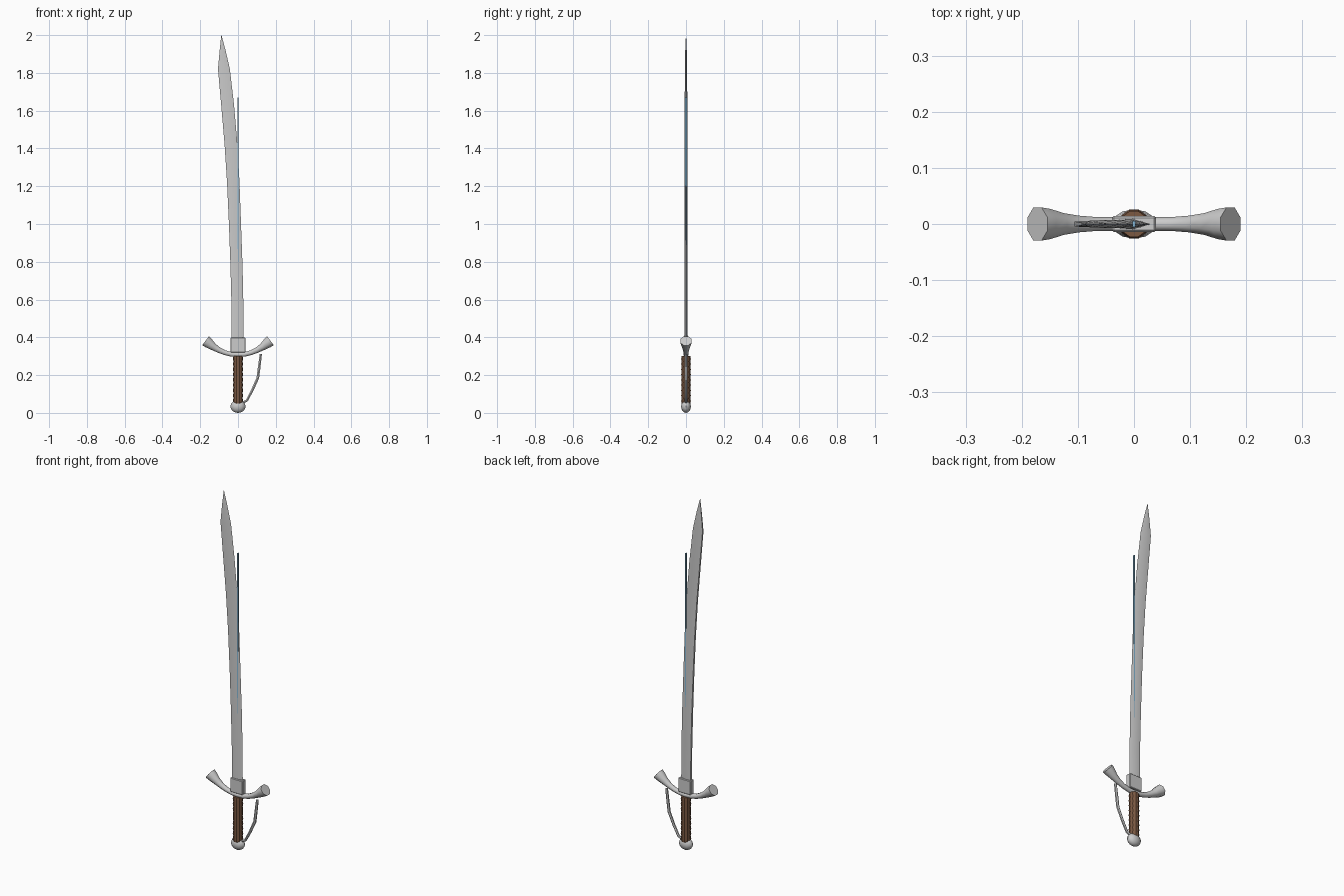
import bpy, bmesh, math
from mathutils import Vector

if "Cube" in bpy.data.objects:
    bpy.data.objects.remove(bpy.data.objects["Cube"])


def material(name, color):
    m = bpy.data.materials.new(name)
    m.diffuse_color = (*color, 1)
    m.use_nodes = True
    m.node_tree.nodes["Principled BSDF"].inputs["Base Color"].default_value = m.diffuse_color
    return m


def make(name, rings, mat=None, smooth=40):
    """Skin a list of equal-sized closed rings and cap both ends."""
    bm = bmesh.new()
    rows = [[bm.verts.new(p) for p in ring] for ring in rings]
    n = len(rows[0])
    for a, b in zip(rows, rows[1:]):
        for i in range(n):
            j = (i + 1) % n
            bm.faces.new((a[i], a[j], b[j], b[i]))
    bm.faces.new(rows[0][::-1])
    bm.faces.new(rows[-1])
    bmesh.ops.recalc_face_normals(bm, faces=bm.faces)
    return finish(name, bm, mat, smooth)


def finish(name, bm, mat=None, smooth=40):
    me = bpy.data.meshes.new(name)
    bm.to_mesh(me)
    bm.free()
    ob = bpy.data.objects.new(name, me)
    bpy.context.collection.objects.link(ob)
    if mat:
        me.materials.append(mat)
    if smooth:
        bpy.ops.object.select_all(action='DESELECT')
        ob.select_set(True)
        bpy.context.view_layer.objects.active = ob
        bpy.ops.object.shade_smooth_by_angle(angle=math.radians(smooth))
    return ob


def box(name, lo, hi, bevel=0, mat=None):
    bm = bmesh.new()
    bmesh.ops.create_cube(bm, size=1)
    for v in bm.verts:
        v.co = [(a + b) / 2 + c * (b - a) for a, b, c in zip(lo, hi, v.co)]
    if bevel:
        bmesh.ops.bevel(bm, geom=bm.edges[:], offset=bevel, segments=1, affect='EDGES')
    return finish(name, bm, mat, 0)


def tube(name, path, sides, mat=None):
    """Sweep a circle along an xz path of (x, z, radius) points."""
    pts = [Vector((x, 0, z)) for x, z, r in path]
    rings = []
    for i, p in enumerate(pts):
        t = (pts[min(i + 1, len(pts) - 1)] - pts[max(i - 1, 0)]).normalized()
        side = Vector((-t.z, 0, t.x))
        rings.append([p + path[i][2] * (side * math.cos(a) + Vector((0, 1, 0)) * math.sin(a))
                      for a in (math.tau * (k + .5) / sides for k in range(sides))])
    return make(name, rings, mat, 50)


brown = material("leather", (0.20, 0.10, 0.055))
blue = material("blue_inlay", (0.25, 0.50, 0.70))

# Curved blade: z, spine x, edge x, half thickness
stations = [(0.33, -0.034, 0.030, 0.010), (0.55, -0.034, 0.029, 0.008),
            (0.78, -0.040, 0.024, 0.008), (1.00, -0.048, 0.016, 0.0075),
            (1.22, -0.058, 0.008, 0.0075), (1.42, -0.071, -0.003, 0.007),
            (1.63, -0.089, -0.021, 0.007), (1.82, -0.106, -0.043, 0.006),
            (1.92, -0.097, -0.066, 0.004), (2.00, -0.0885, -0.0875, 0.0005)]
rings = []
for z, s, e, t in stations:
    m = (s + e) / 2
    rings.append([(s, -.75 * t, z), (m, -t, z), (e, 0, z), (m, t, z), (s, .75 * t, z)])
make("blade", rings)

# Straight inlay strip through the blade
box("inlay_strip", (-0.003, -0.0055, 0.40), (0.003, 0.0055, 1.67), mat=blue)

# Collar at the blade root
box("collar", (-0.039, -0.014, 0.32), (0.039, 0.014, 0.40), 0.003)

# Upswept crossguard with flared ends
half = [(0.035, 0.310, 0.013), (0.07, 0.319, 0.0135), (0.10, 0.332, 0.016),
        (0.13, 0.350, 0.021), (0.155, 0.369, 0.029), (0.172, 0.3815, 0.032)]
tube("crossguard", [(-x, z, r) for x, z, r in half[::-1]] + [(0, 0.308, 0.013)] + half, 8)

# Ridged leather grip
sides, ridges = 10, 9
rings = []
for i in range(2 * ridges + 1):
    z = 0.05 + 0.25 * i / (2 * ridges)
    r = 0.027 if i % 2 else 0.024
    rings.append([(r * math.cos(math.tau * k / sides), r * math.sin(math.tau * k / sides), z)
                  for k in range(sides)])
make("grip", rings, brown, 30)

# Flattened pommel
bm = bmesh.new()
bmesh.ops.create_uvsphere(bm, u_segments=12, v_segments=8, radius=1)
for v in bm.verts:
    v.co = (v.co.x * 0.040, v.co.y * 0.026, 0.034 + v.co.z * 0.034)
finish("pommel", bm)

# Knuckle bow
tube("knuckle_bow", [(0.025, 0.055, 0.007), (0.046, 0.064, 0.007), (0.075, 0.118, 0.0075),
                     (0.105, 0.185, 0.008), (0.112, 0.240, 0.008), (0.121, 0.312, 0.007)], 6)
